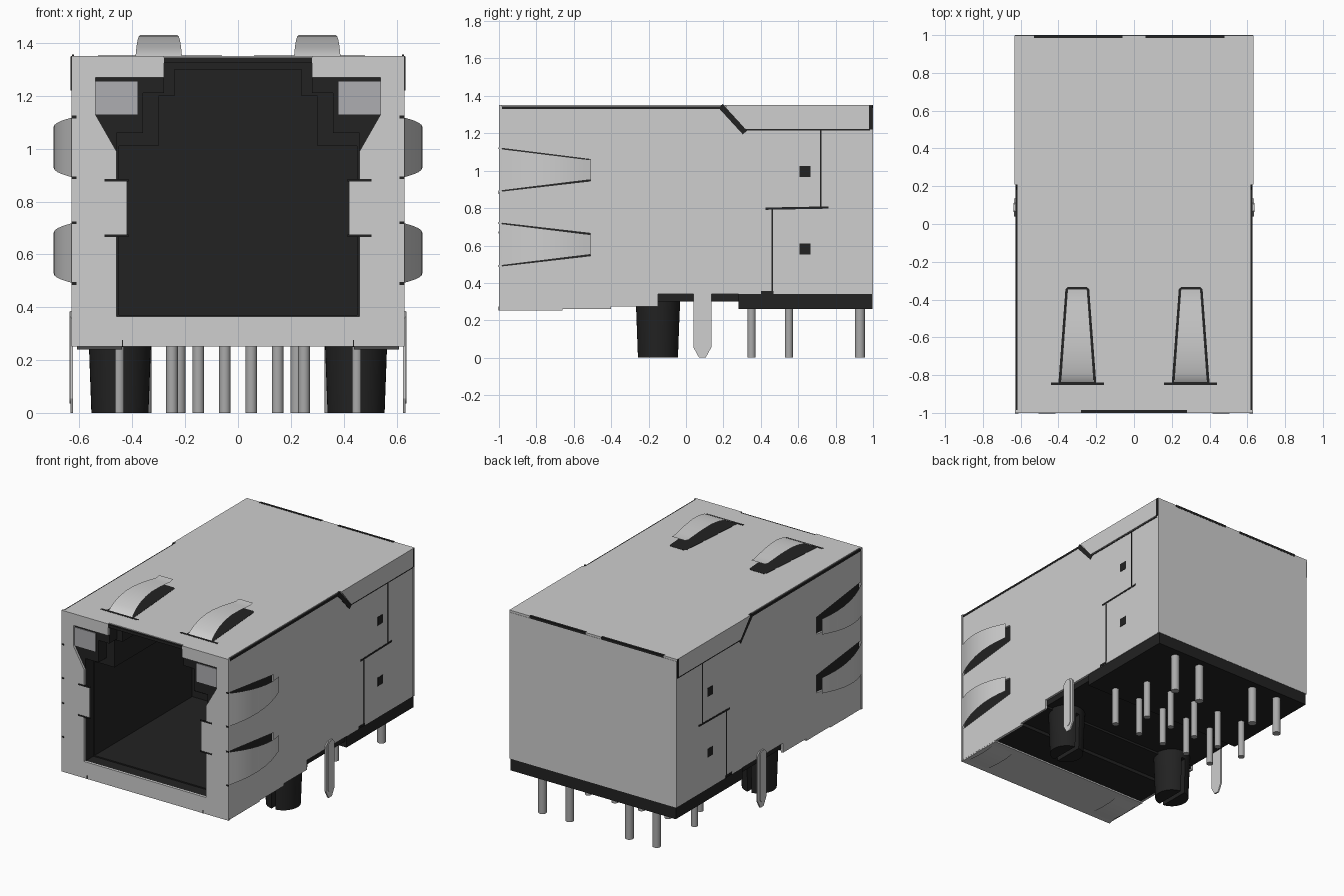
import bpy, bmesh, math
from mathutils import Vector

if "Cube" in bpy.data.objects:
    bpy.data.objects.remove(bpy.data.objects["Cube"])


def material(name, col):
    m = bpy.data.materials.new(name)
    m.diffuse_color = (*col, 1)
    m.use_nodes = True
    m.node_tree.nodes["Principled BSDF"].inputs["Base Color"].default_value = m.diffuse_color
    return m


STEEL = material("light steel", (0.62, 0.62, 0.62))
BLACK = material("black plastic", (0.016, 0.016, 0.016))
PIN = material("pin metal", (0.40, 0.40, 0.40))
LENS = material("lamp lens", (0.42, 0.42, 0.44))


def finish(name, bm, mat, mirror=False, smooth=False):
    bmesh.ops.recalc_face_normals(bm, faces=bm.faces[:])
    me = bpy.data.meshes.new(name)
    bm.to_mesh(me)
    bm.free()
    ob = bpy.data.objects.new(name, me)
    bpy.context.collection.objects.link(ob)
    me.materials.append(mat)
    if smooth:
        bpy.ops.object.select_all(action='DESELECT')
        ob.select_set(True)
        bpy.context.view_layer.objects.active = ob
        bpy.ops.object.shade_smooth_by_angle(angle=math.radians(35))
    if mirror:
        ob.modifiers.new("mirror", 'MIRROR')
    return ob


def prism(name, polys, axis, a, b, mat, mirror=False):
    """Extrude 2D outlines along an axis; the two other axes keep their order."""
    bm = bmesh.new()
    for pts in polys:
        def place(p, h):
            v = list(p)
            v.insert("xyz".index(axis), h)
            return bm.verts.new(v)
        lo = [place(p, a) for p in pts]
        hi = [place(p, b) for p in pts]
        bm.faces.new(lo[::-1])
        bm.faces.new(hi)
        n = len(pts)
        for i in range(n):
            bm.faces.new((lo[i], lo[(i + 1) % n], hi[(i + 1) % n], hi[i]))
    return finish(name, bm, mat, mirror)


def rect(x0, x1, y0, y1):
    return [(x0, y0), (x1, y0), (x1, y1), (x0, y1)]


def sym(pts):
    """Close a right-hand outline with its reflection."""
    return pts + [(-x, z) for x, z in reversed(pts)]


def line(path, w):
    """Thin quads following a polyline."""
    out = []
    for p, q in zip(path, path[1:]):
        p, q = Vector(p), Vector(q)
        d = (q - p).normalized() * w / 2
        n = Vector((-d.y, d.x))
        out.append([tuple(v) for v in (p - d + n, p - d - n, q + d - n, q + d + n)])
    return out


def strip(name, rows, mirror=True):
    """Curved sheet metal through pairs of edge points."""
    bm = bmesh.new()
    vs = [[bm.verts.new(p) for p in r] for r in rows]
    for r, s in zip(vs, vs[1:]):
        bm.faces.new((r[0], r[1], s[1], s[0]))
    bmesh.ops.solidify(bm, geom=bm.faces[:], thickness=0.007)
    return finish(name, bm, STEEL, mirror, True)


def cut(ob, cutter):
    m = ob.modifiers.new("cut", 'BOOLEAN')
    m.operation, m.solver, m.object = 'DIFFERENCE', 'EXACT', cutter
    cutter.hide_render = True
    cutter.hide_set(True)


# Black housing with stepped socket
housing = prism("housing", [[(-.985, .262), (-.4, .262), (-.4, .285), (-.15, .285), (-.15, .3),
                             (.28, .3), (.28, .26), (.987, .26), (.987, 1.337), (-.985, 1.337)]],
                'x', -.612, .612, BLACK)
cut(housing, prism("socket_cutter", [sym([(.45, .37), (.45, 1.01), (.30, 1.01), (.30, 1.2),
                                          (.24, 1.2), (.24, 1.3)])], 'y', -1.2, .15, BLACK))
cut(housing, prism("rim_cutter", [sym([(.46, .362), (.46, 1.06), (.36, 1.06), (.36, 1.21),
                                       (.28, 1.21), (.28, 1.325)])], 'y', -1.2, -.9, BLACK))
prism("base_skirt", [rect(.28, .998, .26, .34)], 'x', -.622, .622, BLACK)

# Lamps beside the latch
prism("lamp", [rect(.38, .54, 1.13, 1.255)], 'y', -.99, -.6, LENS, True)

# Shell front frame
prism("front_frame", [sym([(.63, .252), (.63, 1.35), (.28, 1.35), (.28, 1.27), (.54, 1.27), (.54, 1.13),
                           (.46, .99), (.46, .88), (.42, .88), (.42, .67), (.46, .67), (.46, .365)])],
      'y', -1, -.985, STEEL)
prism("front_slits", line([(.42, .88), (.5, .88)], .01) + line([(.42, .67), (.5, .67)], .01)
      + [rect(.612, .63, z, z + .01) for z in (.485, .715, .885, 1.115)]
      + [rect(.435, .44, .252, .275)], 'y', -1.002, -.995, BLACK, True)
prism("front_top_gap", [rect(-.28, .28, 1.325, 1.345)], 'y', -.998, -.98, BLACK)

# Shell sides, open where the springs are cut free
prism("side_plate", [[(-.99, .26), (-.99, .49), (-.51, .545), (-.51, .665), (-.99, .72), (-.99, .89),
                      (-.51, .945), (-.51, 1.06), (-.99, 1.12), (-.99, 1.336), (.99, 1.336), (.99, .34),
                      (-.15, .34), (-.15, .275), (-.4, .275), (-.4, .26)]], 'x', .612, .626, STEEL, True)
prism("side_seams", line([(.72, 1.22), (.72, .805)], .008)
      + line([(.43, .797), (.755, .803)], .012) + line([(.462, .8), (.462, .345)], .008)
      + line([(.41, .349), (.46, .349)], .016)
      + line([(.195, 1.335), (.305, 1.215)], .03) + line([(.305, 1.218), (.98, 1.218)], .008)
      + [rect(.607, .665, z - .029, z + .029) for z in (.995, .582)], 'x', .62, .628, BLACK, True)
prism("side_top_gap", [rect(.612, .628, -.985, .21)], 'z', 1.33, 1.344, BLACK, True)

# Shell top with folded side flaps
prism("top_plate", [rect(-.617, .617, -.985, .22), rect(-.631, .631, .215, .998)], 'z', 1.336, 1.35, STEEL)
prism("top_flap", [[(.21, 1.35), (.998, 1.35), (.985, 1.225), (.315, 1.225)]], 'x', .615, .632, STEEL, True)
prism("back_corner_gap", line([(.988, 1.23), (.988, 1.34)], .018), 'x', .625, .6335, BLACK, True)

# Shell back
prism("back_plate", [rect(-.629, .629, .34, 1.336)], 'y', .985, 1, STEEL)
prism("back_top_gaps", [rect(-.53, -.06, .984, 1.001), rect(.06, .48, .984, 1.001)], 'z', 1.335, 1.352, BLACK)

# Shell bottom lip and its springs
prism("bottom_lip", [rect(-.625, .625, -.995, -.66)], 'z', .252, .264, STEEL)
strip("bottom_spring", [((.44, y, z), (.61, y, z)) for y, z in
                        ((-.99, .257), (-.93, .245), (-.85, .239), (-.77, .24), (-.7, .25))])

# Side springs
bulge = [(0, 0), (.1, .021), (.2, .039), (.32, .055), (.45, .066), (.6, .07), (.75, .065), (.88, .053), (1, .038)]
for k, zc in enumerate((.605, 1.005)):
    strip("side_spring_%d" % (k + 1),
          [((.628 + b, -.997 + .487 * t, zc - .113 + .06 * t), (.628 + b, -.997 + .487 * t, zc + .113 - .06 * t))
           for t, b in bulge])

# Top springs over dark openings
prism("top_spring_opening", [[(.2, -.84), (.4, -.84), (.363, -.345), (.35, -.333), (.25, -.333), (.237, -.345)],
                             rect(.16, .44, -.853, -.838)], 'z', 1.345, 1.3515, BLACK, True)
rise = [(-.84, 1.349), (-.79, 1.385), (-.74, 1.409), (-.67, 1.425), (-.6, 1.43), (-.5, 1.423),
        (-.42, 1.412), (-.375, 1.406), (-.345, 1.412)]
strip("top_spring", [((.3 - w, y, z), (.3 + w, y, z)) for y, z in rise
                     for w in [.088 - .036 * (y + .84) / .495]])


def cylinders(name, spots, r_top, r_low, z0, z1, seg, mat, mirror=False):
    bm = bmesh.new()
    for x, y in spots:
        made = bmesh.ops.create_cone(bm, cap_ends=True, segments=seg, radius1=r_low, radius2=r_top, depth=z1 - z0)
        bmesh.ops.translate(bm, verts=made['verts'], vec=(x, y, (z0 + z1) / 2))
    return finish(name, bm, mat, mirror, True)


# Split locating pegs
peg = cylinders("locating_peg", [(.447, -.15)], .119, .108, 0, .3, 40, BLACK)
cut(peg, prism("peg_slot_cutter", [rect(.434, .464, -.4, .1)], 'z', -.1, .25, BLACK))
peg.modifiers.new("mirror", 'MIRROR')

# Contact pins in two staggered rows and a back row
cylinders("contact_pins", [(.45 - .2 * i, .35) for i in range(5)] + [(.35 - .2 * i, .55) for i in range(5)],
          .022, .022, 0, .32, 20, PIN)
cylinders("back_pins", [(.225, .93), (.43, .93)], .027, .027, 0, .3, 20, PIN, True)

# Ground blades with a raised rib
prism("ground_blade", [[(.07, 0), (.105, 0), (.135, .055), (.135, .36), (.11, .385), (.065, .385),
                        (.04, .36), (.04, .055)]], 'x', .624, .634, STEEL, True)
prism("blade_rib", [[(.087 + .024 * math.cos(a), (.36 if math.sin(a) > 0 else .06) + .024 * math.sin(a))
                     for a in [math.pi * (i + .5) / 8 for i in range(16)]]], 'x', .63, .638, STEEL, True)
